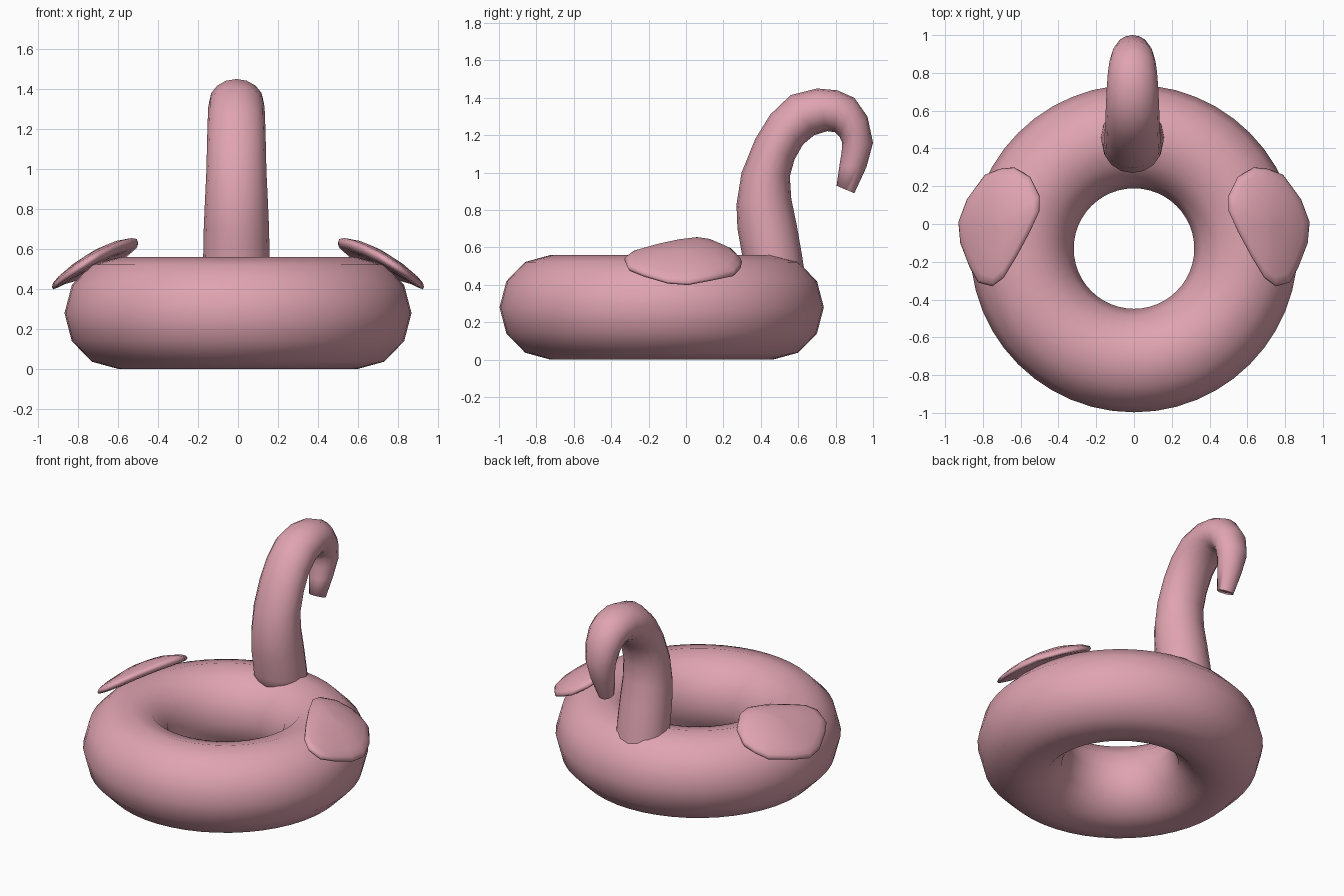
import bpy, bmesh
from math import cos, sin, pi, radians
from mathutils import Vector

if "Cube" in bpy.data.objects:
    bpy.data.objects.remove(bpy.data.objects["Cube"])

pink = bpy.data.materials.new("pink_vinyl")
pink.diffuse_color = (0.74, 0.37, 0.44, 1)
pink.use_nodes = True
pink.node_tree.nodes["Principled BSDF"].inputs["Base Color"].default_value = pink.diffuse_color


def finish(obj, angle=80):
    obj.data.materials.append(pink)
    bpy.ops.object.select_all(action='DESELECT')
    obj.select_set(True)
    bpy.context.view_layer.objects.active = obj
    bpy.ops.object.shade_smooth_by_angle(angle=radians(angle))


def loft(name, rings, angle=80):
    """Skin closed rings of points and cap both ends."""
    bm = bmesh.new()
    loops = [[bm.verts.new(p) for p in ring] for ring in rings]
    n = len(loops[0])
    for a, b in zip(loops, loops[1:]):
        for i in range(n):
            j = (i + 1) % n
            bm.faces.new((a[i], a[j], b[j], b[i]))
    bm.faces.new(loops[0])
    bm.faces.new(loops[-1])
    bmesh.ops.recalc_face_normals(bm, faces=bm.faces)
    mesh = bpy.data.meshes.new(name)
    bm.to_mesh(mesh)
    bm.free()
    obj = bpy.data.objects.new(name, mesh)
    bpy.context.collection.objects.link(obj)
    finish(obj, angle)
    return obj


# Inflated ring with a twelve-sided tube
bpy.ops.mesh.primitive_torus_add(major_segments=48, minor_segments=12,
                                 major_radius=0.593, minor_radius=0.274,
                                 location=(0, -0.13, 0.28))
ring = bpy.context.object
ring.name = "float_ring"
ring.scale.z = 0.28 / 0.274
finish(ring)

# Hooked neck: outer edge (y, z), inner edge (y, z), half width
neck = [
    (0.32, 0.45, 0.64, 0.43, 0.166),
    (0.30, 0.56, 0.62, 0.56, 0.166),
    (0.275, 0.70, 0.592, 0.72, 0.163),
    (0.27, 0.83, 0.563, 0.86, 0.157),
    (0.297, 1.00, 0.555, 0.98, 0.150),
    (0.37, 1.18, 0.58, 1.07, 0.147),
    (0.45, 1.31, 0.625, 1.15, 0.144),
    (0.56, 1.415, 0.685, 1.20, 0.141),
    (0.70, 1.45, 0.755, 1.222, 0.136),
    (0.81, 1.44, 0.797, 1.216, 0.130),
    (0.90, 1.40, 0.822, 1.19, 0.122),
    (0.97, 1.30, 0.835, 1.16, 0.110),
    (1.00, 1.16, 0.832, 1.11, 0.095),
    (0.965, 1.03, 0.82, 1.035, 0.075),
    (0.90, 0.89, 0.805, 0.93, 0.052),
]
rings = []
for oy, oz, iy, iz, w in neck:
    outer, inner = Vector((-0.008, oy, oz)), Vector((-0.008, iy, iz))
    mid, half = (outer + inner) / 2, (outer - inner) / 2
    rings.append([mid + half * cos(i * pi / 8) + Vector((w * sin(i * pi / 8), 0, 0))
                  for i in range(16)])
loft("neck", rings)

# Drooping teardrop wings, outline seen from above
outline = [(0.93, 0.01), (0.885, 0.13), (0.79, 0.26), (0.71, 0.292), (0.635, 0.30),
           (0.55, 0.25), (0.50, 0.15), (0.50, 0.07), (0.55, -0.04), (0.62, -0.17),
           (0.69, -0.285), (0.75, -0.33), (0.825, -0.31), (0.87, -0.23), (0.92, -0.10)]
layers = [(0.08, 0.040), (0.5, 0.037), (0.85, 0.027), (0.97, 0.016), (1, 0),
          (0.97, -0.016), (0.85, -0.027), (0.5, -0.037), (0.08, -0.040)]


def wing_point(side, x, y, scale, h):
    x, y = 0.715 + (x - 0.715) * scale, y * scale
    d = x - 0.715
    z = 0.525 - 0.535 * d + 0.03 * (1 - (d / 0.215) ** 2)
    z -= 0.07 * (max(y, 0) / 0.3) ** 2
    return (side * x, y, z + h)


for name, side in (("left_wing", -1), ("right_wing", 1)):
    loft(name, [[wing_point(side, x, y, s, h) for x, y in outline]
                for s, h in layers], angle=180)
